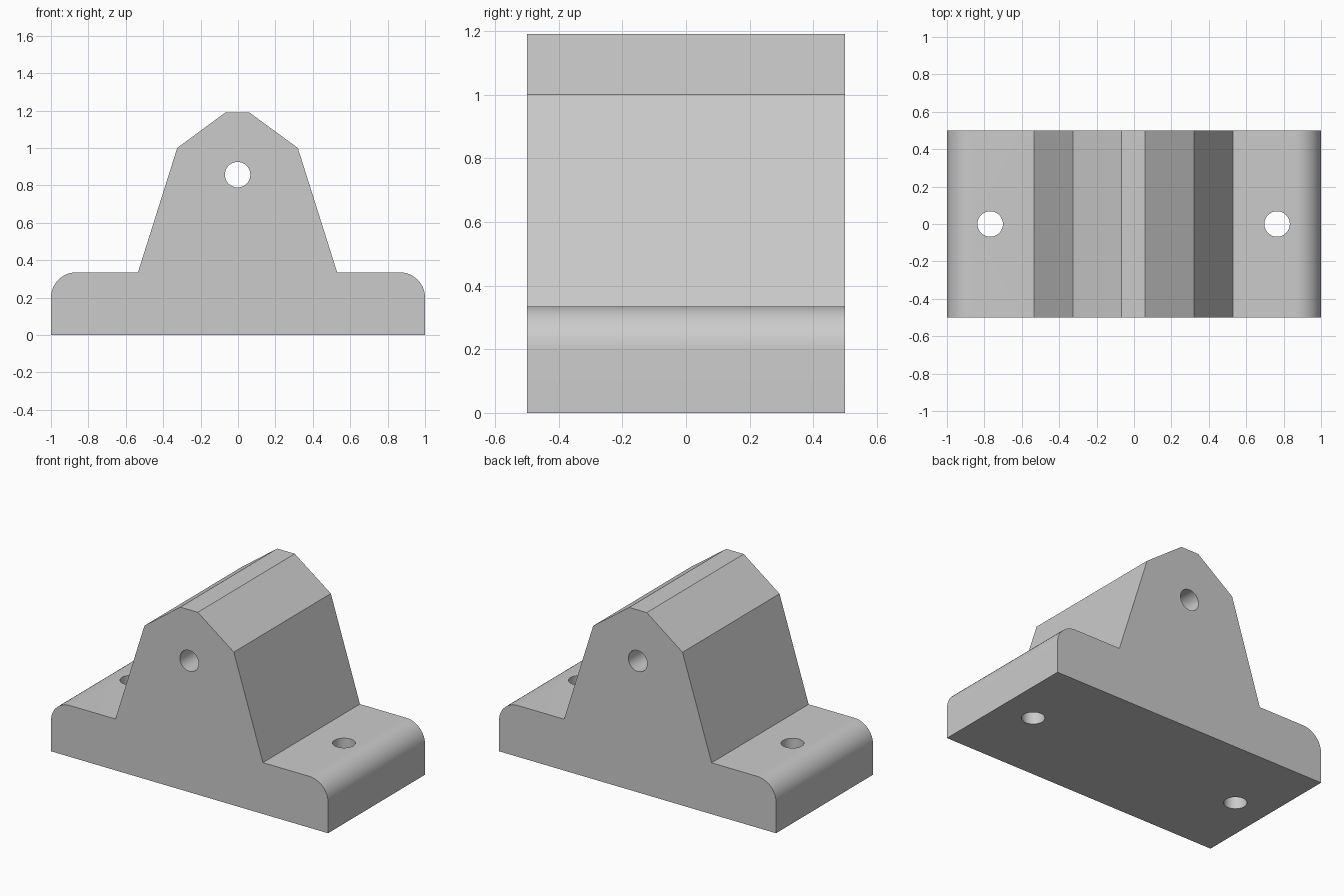
import bpy
import bmesh
from math import cos, sin, pi
from mathutils import Matrix, Vector

cube = bpy.data.objects.get("Cube")
if cube:
    bpy.data.objects.remove(cube, do_unlink=True)

DEPTH = 1.0
BASE_TOP = 0.335
FILLET = 0.135
HOLE_RADIUS = 0.068

grey = bpy.data.materials.new("plain grey")
grey.use_nodes = True
colour = (0.6, 0.6, 0.6, 1)
grey.diffuse_color = colour
grey.node_tree.nodes["Principled BSDF"].inputs["Base Color"].default_value = colour


def make_object(name, bm):
    bmesh.ops.recalc_face_normals(bm, faces=bm.faces)
    mesh = bpy.data.meshes.new(name)
    bm.to_mesh(mesh)
    bm.free()
    mesh.materials.append(grey)
    obj = bpy.data.objects.new(name, mesh)
    bpy.context.collection.objects.link(obj)
    return obj


def fillet(side, steps=12):
    """Rounded outer corner of a foot, from the side wall to the top."""
    centre_x, centre_z = 1 - FILLET, BASE_TOP - FILLET
    angles = [i * pi / 2 / steps for i in range(steps + 1)]
    return [(side * (centre_x + FILLET * cos(a)), centre_z + FILLET * sin(a))
            for a in angles]


# Bracket outline: right foot, tapered upright with chamfered crown, left foot
upright = [(0.53, BASE_TOP), (0.32, 1.0), (0.06, 1.19),
           (-0.067, 1.19), (-0.325, 1.0), (-0.535, BASE_TOP)]
outline = [(-1, 0), (1, 0)] + fillet(1) + upright + fillet(-1)[::-1]

bm = bmesh.new()
face = bm.faces.new([bm.verts.new((x, -DEPTH / 2, z)) for x, z in outline])
ext = bmesh.ops.extrude_face_region(bm, geom=[face])
moved = [v for v in ext["geom"] if isinstance(v, bmesh.types.BMVert)]
bmesh.ops.translate(bm, verts=moved, vec=(0, DEPTH, 0))
bracket = make_object("mounting_bracket", bm)


def drill(name, location, length, axis):
    """Cut a round through hole in the bracket."""
    turn = Vector((0, 0, 1)).rotation_difference(Vector(axis)).to_matrix().to_4x4()
    bm = bmesh.new()
    bmesh.ops.create_cone(bm, cap_ends=True, segments=48, radius1=HOLE_RADIUS,
                          radius2=HOLE_RADIUS, depth=length,
                          matrix=Matrix.Translation(location) @ turn)
    cutter = make_object(name, bm)
    cutter.hide_render = True
    mod = bracket.modifiers.new(name, 'BOOLEAN')
    mod.operation = 'DIFFERENCE'
    mod.solver = 'EXACT'
    mod.object = cutter
    bpy.ops.object.modifier_apply(modifier=mod.name)
    bpy.data.objects.remove(cutter, do_unlink=True)


bpy.ops.object.select_all(action='DESELECT')
bpy.context.view_layer.objects.active = bracket
bracket.select_set(True)

# Pivot hole through the upright and a bolt hole through each foot
drill("pivot_hole", (-0.002, 0, 0.857), 2, (0, 1, 0))
for side, x in (("left", 0.765), ("right", -0.769)):
    drill(side + "_bolt_hole", (x, 0, 0.2), 1, (0, 0, 1))

# Smooth the fillets and holes, keep the flat edges crisp
bpy.ops.object.shade_smooth_by_angle(angle=pi / 9)
